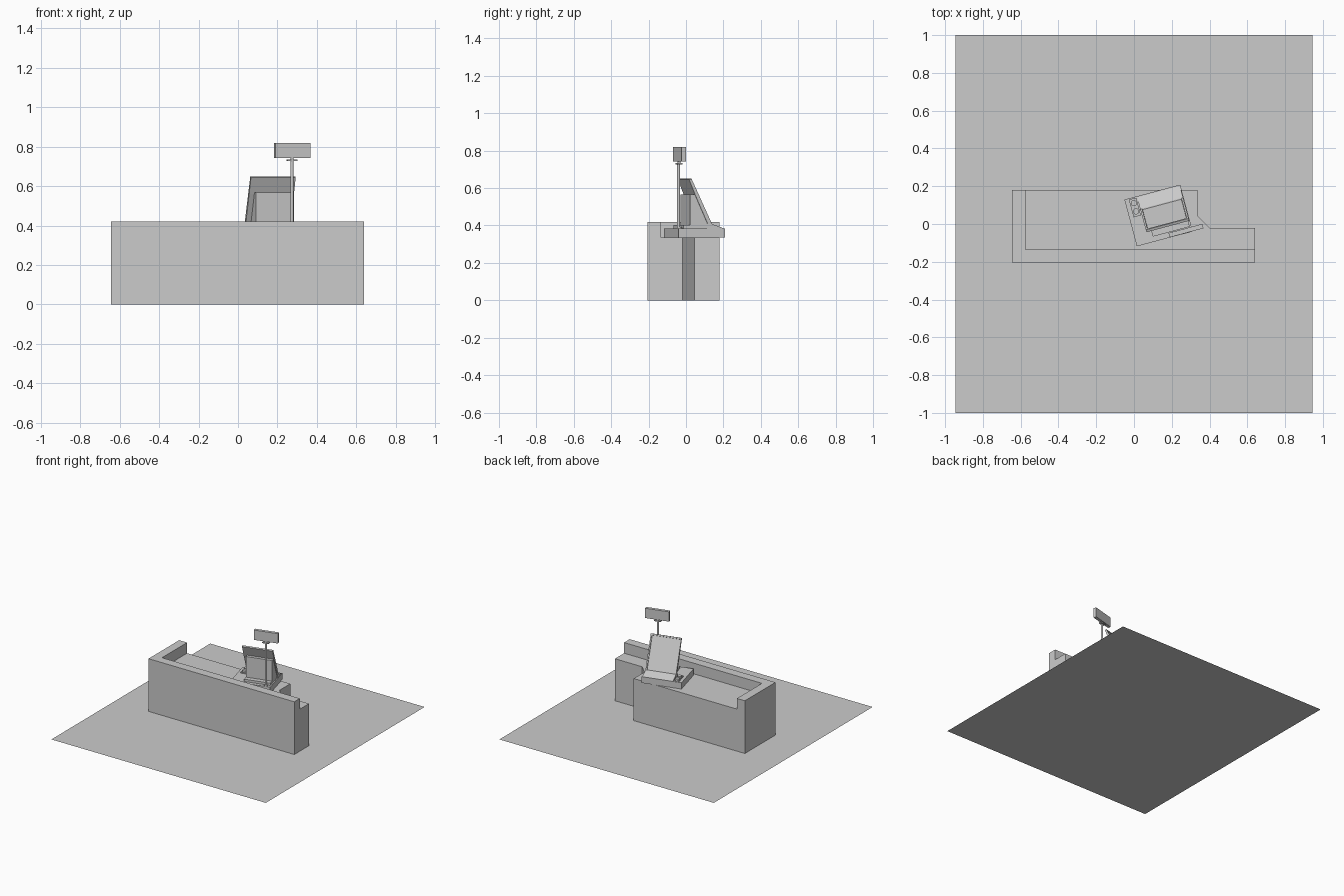
import bpy, bmesh, math
from mathutils import Matrix

if "Cube" in bpy.data.objects:
    bpy.data.objects.remove(bpy.data.objects["Cube"])

DESK, RIM, DECK = 0.335, 0.42, 0.385
# local frame of the turned till: u across, v towards the operator (+y)
TILL = Matrix.Translation((0.13, 0.045, 0)) @ Matrix.Rotation(math.radians(15), 4, 'Z')


def finish(name, bm, matrix=None):
    bmesh.ops.recalc_face_normals(bm, faces=bm.faces[:])
    me = bpy.data.meshes.new(name)
    bm.to_mesh(me)
    bm.free()
    ob = bpy.data.objects.new(name, me)
    bpy.context.collection.objects.link(ob)
    if matrix:
        ob.matrix_world = matrix
    return ob


def box(name, u, v, z, matrix=TILL, recess=0):
    bm = bmesh.new()
    bmesh.ops.create_cube(bm, size=1)
    for p in bm.verts:
        p.co = [r[0] + (c + 0.5) * (r[1] - r[0]) for c, r in zip(p.co, (u, v, z))]
    if recess:
        top = max(bm.faces, key=lambda f: f.calc_center_median().z)
        bmesh.ops.inset_region(bm, faces=[top], thickness=0.006, depth=0)
        r = bmesh.ops.extrude_face_region(bm, geom=[top])
        bmesh.ops.delete(bm, geom=[top], context='FACES_ONLY') if top.is_valid else None
        bmesh.ops.translate(bm, vec=(0, 0, -recess),
                            verts=[g for g in r['geom'] if isinstance(g, bmesh.types.BMVert)])
    return finish(name, bm, matrix)


def profile(name, pts, u0, u1, inset_edge=False):
    """Extrude a (v, z) side profile from u0 to u1; optionally inset the screen face."""
    bm = bmesh.new()
    a = [bm.verts.new((u0, v, z)) for v, z in pts]
    b = [bm.verts.new((u1, v, z)) for v, z in pts]
    n = len(pts)
    bm.faces.new(a)
    bm.faces.new(b)
    sides = [bm.faces.new((a[i], a[(i + 1) % n], b[(i + 1) % n], b[i])) for i in range(n)]
    bmesh.ops.recalc_face_normals(bm, faces=bm.faces[:])
    if inset_edge:
        bmesh.ops.inset_region(bm, faces=[sides[0]], thickness=0.014)
        bmesh.ops.inset_region(bm, faces=[sides[0]], thickness=0.002, depth=-0.005)
    return finish(name, bm, TILL)


def cylinder(name, u, v, z0, z1, r, sides=16):
    bm = bmesh.new()
    bmesh.ops.create_cone(bm, cap_ends=True, segments=sides, radius1=r, radius2=r, depth=z1 - z0)
    bmesh.ops.translate(bm, verts=bm.verts[:], vec=(u, v, (z0 + z1) / 2))
    ob = finish(name, bm, TILL)
    bpy.ops.object.select_all(action='DESELECT')
    ob.select_set(True)
    bpy.context.view_layer.objects.active = ob
    bpy.ops.object.shade_smooth_by_angle()
    return ob


# Floor sheet
bm = bmesh.new()
bm.faces.new([bm.verts.new((x, y, 0)) for x, y in
              ((-0.945, -1), (0.945, -1), (0.945, 1), (-0.945, 1))])
finish("floor_panel", bm)

# Counter: rim and desk outlines share edges, both raised, then the rim raised higher
bm = bmesh.new()
P = [bm.verts.new((x, y, 0)) for x, y in (
    (-0.645, -0.205), (0.64, -0.205), (0.64, -0.135), (-0.575, -0.135),
    (-0.575, 0.18), (-0.645, 0.18),
    (0.64, -0.02), (0.40, -0.02), (0.335, 0.045), (0.335, 0.18))]
rim = bm.faces.new([P[i] for i in (0, 1, 2, 3, 4, 5)])
desk = bm.faces.new([P[i] for i in (3, 2, 6, 7, 8, 9, 4)])


def raise_faces(faces, h):
    geom = bmesh.ops.extrude_face_region(bm, geom=faces)['geom']
    bmesh.ops.translate(bm, vec=(0, 0, h),
                        verts=[g for g in geom if isinstance(g, bmesh.types.BMVert)])
    return [g for g in geom if isinstance(g, bmesh.types.BMFace)]


tops = raise_faces([rim, desk], DESK)
rim_top = min(tops, key=lambda f: len(f.verts))
raise_faces([rim_top], RIM - DESK)
finish("counter", bm)

# Till base, customer-side step and operator-side sloped lip
box("till_base", (-0.153, 0.153), (-0.128, 0.128), (DESK, DECK))
box("rear_step", (-0.058, 0.144), (-0.1, -0.062), (DECK - 0.005, 0.403))
profile("front_lip", [(0.03, 0.408), (0.058, 0.408), (0.122, DECK), (0.03, DECK)], -0.085, 0.15)

# Leaning screen and the housing behind it
profile("screen", [(0.062, 0.398), (-0.056, 0.65), (-0.069, 0.645), (-0.034, 0.56),
                   (0.04, 0.395)], -0.085, 0.15, True)
profile("screen_housing", [(-0.062, DECK), (-0.062, 0.567), (-0.036, 0.567), (0.045, DECK)],
        -0.058, 0.144)

# Coin tray with two round cups
box("side_tray", (-0.13, -0.09), (0.025, 0.122), (DECK - 0.005, 0.393), recess=0.005)
for i, v in enumerate((0.052, 0.097)):
    cylinder(f"coin_cup_{i + 1}", -0.11, v, DECK, 0.402, 0.016)

# Customer display on its pole
cylinder("pole", 0.117, -0.119, DECK - 0.005, 0.73, 0.008)
cylinder("pole_foot", 0.117, -0.114, DECK - 0.005, 0.392, 0.014)
box("pole_plate", (0.092, 0.142), (-0.129, -0.105), (0.727, 0.735))
cylinder("display_neck", 0.117, -0.117, 0.733, 0.745, 0.008)
box("customer_display", (0.027, 0.212), (-0.127, -0.103), (0.742, 0.82))
